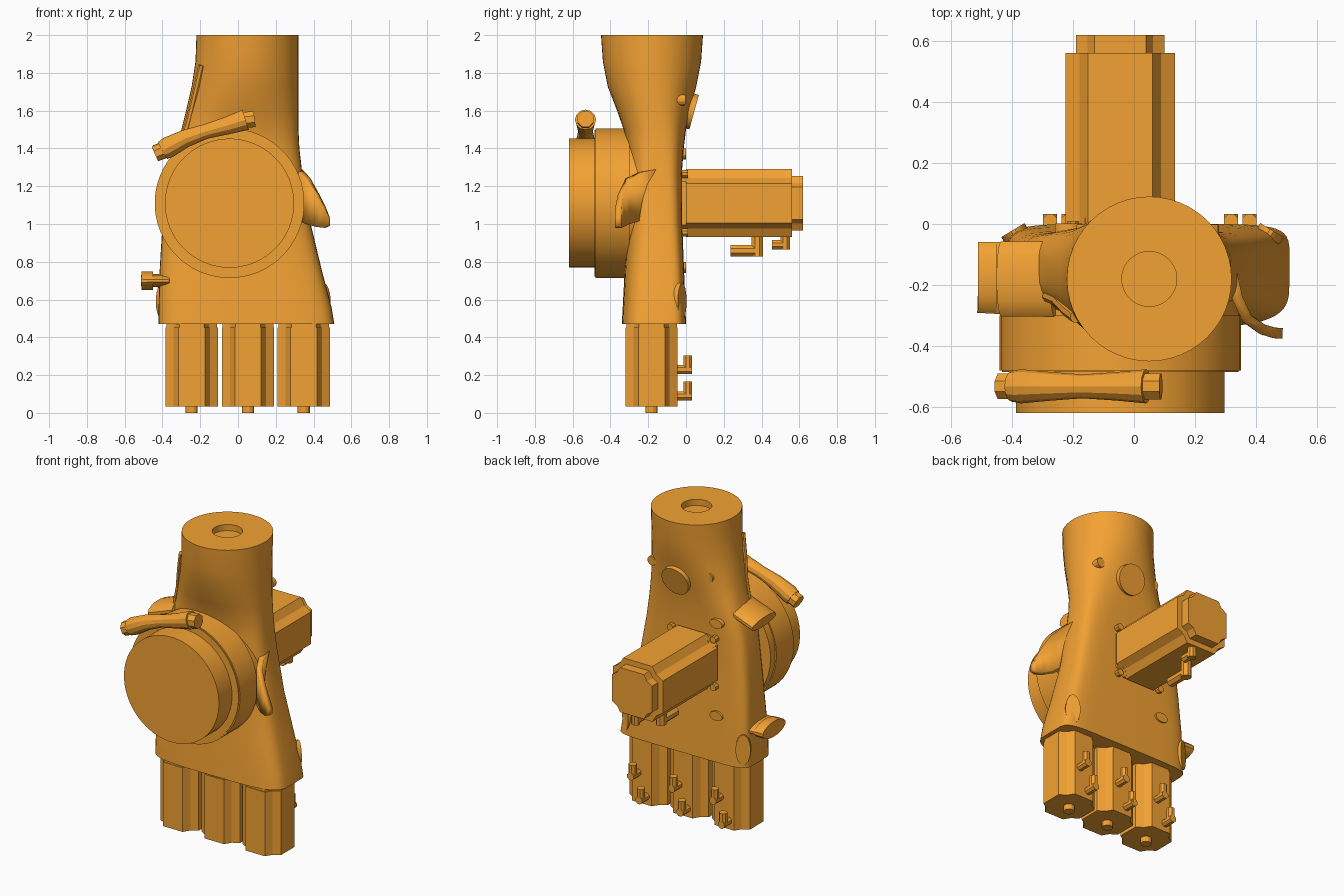
import bpy, bmesh, math
from mathutils import Vector

if "Cube" in bpy.data.objects:
    bpy.data.objects.remove(bpy.data.objects["Cube"])

# One warm orange for everything
orange = bpy.data.materials.new("orange")
orange.diffuse_color = (0.9, 0.36, 0.033, 1)
orange.use_nodes = True
orange.node_tree.nodes["Principled BSDF"].inputs["Base Color"].default_value = orange.diffuse_color


def add_mesh(name, verts, faces, smooth=True):
    bm = bmesh.new()
    vs = [bm.verts.new(v) for v in verts]
    for f in faces:
        bm.faces.new([vs[i] for i in f])
    bmesh.ops.recalc_face_normals(bm, faces=bm.faces)
    me = bpy.data.meshes.new(name)
    bm.to_mesh(me)
    bm.free()
    ob = bpy.data.objects.new(name, me)
    bpy.context.collection.objects.link(ob)
    finish(ob, smooth)
    return ob


def finish(ob, smooth=True):
    bpy.ops.object.select_all(action='DESELECT')
    bpy.context.view_layer.objects.active = ob
    ob.select_set(True)
    if ob.type == 'CURVE':
        bpy.ops.object.convert(target='MESH')
    if smooth:
        bpy.ops.object.shade_smooth_by_angle(angle=math.radians(28))
    ob = bpy.context.view_layer.objects.active
    ob.data.materials.clear()
    ob.data.materials.append(orange)


def loft(name, rings, smooth=True):
    n = len(rings[0])
    verts = [p for r in rings for p in r]
    faces = [(k * n + i, k * n + (i + 1) % n, (k + 1) * n + (i + 1) % n, (k + 1) * n + i)
             for k in range(len(rings) - 1) for i in range(n)]
    faces += [tuple(range(n)), tuple(range(len(verts) - n, len(verts)))]
    return add_mesh(name, verts, faces, smooth)


def cyl(name, p, q, ru, rv, sides=24, taper=1.0):
    """Elliptic cylinder from p to q; rv is the upward half size."""
    p, q = Vector(p), Vector(q)
    rot = (q - p).to_track_quat('Z', 'Y')
    ring = lambda c, s: [c + rot @ Vector((ru * s * math.cos(a), rv * s * math.sin(a), 0))
                         for a in (2 * math.pi * (i + .5) / sides for i in range(sides))]
    return loft(name, [ring(p, 1), ring(q, taper)])


def hook(name, a, b, c, r):
    """L-shaped octagonal hook a-b-c."""
    a, b, c = Vector(a), Vector(b), Vector(c)
    cyl(name + "_foot", a, b + (b - a).normalized() * r * .92, r, r, 8)
    cyl(name + "_tip", b, c, r, r, 8)


def tube(name, pts, r, radii=None, res=2):
    cu = bpy.data.curves.new(name, 'CURVE')
    cu.dimensions = '3D'
    cu.bevel_depth, cu.bevel_resolution, cu.use_fill_caps = r, res, True
    sp = cu.splines.new('POLY')
    sp.points.add(len(pts) - 1)
    for i, p in enumerate(pts):
        sp.points[i].co = (*p, 1)
        sp.points[i].radius = radii[i] if radii else 1
    ob = bpy.data.objects.new(name, cu)
    bpy.context.collection.objects.link(ob)
    finish(ob)


def notched(h, c):
    """Square outline with notched corners."""
    m = c * .62
    out = []
    for k in range(4):
        for x, y in ((h, h - c), (h - m, h - m), (h - c, h)):
            for _ in range(k):
                x, y = -y, x
            out.append((x, y))
    return out


# Main body: lofted from a wide flat base to a round neck (z, x0, x1, y0, y1, front n, back n)
sections = [(.47, -.42, .51, -.34, 0, 4, 7), (.56, -.42, .495, -.335, -.003, 4, 7),
            (.75, -.415, .445, -.325, -.01, 3.6, 7), (1.0, -.40, .385, -.31, -.02, 3.2, 6),
            (1.27, -.37, .34, -.31, -.022, 3, 5), (1.4, -.335, .325, -.315, -.012, 2.7, 4),
            (1.5, -.30, .32, -.33, 0, 2.4, 3.2), (1.6, -.275, .32, -.365, .02, 2.2, 2.6),
            (1.73, -.245, .32, -.415, .055, 2, 2.2), (1.86, -.225, .32, -.44, .08, 2, 2),
            (2.0, -.22, .32, -.45, .09, 2, 2)]


def body_ring(z, x0, x1, y0, y1, nf, nb):
    ring = []
    for i in range(48):
        a = 2 * math.pi * i / 48
        c, s = math.cos(a), math.sin(a)
        n = nb if s > 0 else nf
        f = lambda t: math.copysign(abs(t) ** (2 / n), t)
        ring.append(((x0 + x1) / 2 + (x1 - x0) / 2 * f(c), (y0 + y1) / 2 + (y1 - y0) / 2 * f(s), z))
    return ring


# The neck end closes with a shallow round socket
socket = [[(.05 + .09 * math.cos(2 * math.pi * i / 48), -.18 + .09 * math.sin(2 * math.pi * i / 48), z)
           for i in range(48)] for z in (2.0, 1.96)]
loft("body", [body_ring(*s) for s in sections] + socket)

# Front drum
cx, cz = -.045, 1.11
for name, ya, yb, r in (("drum_back", -.25, -.485, .388), ("drum_rim", -.30, -.48, .396),
                        ("drum_front", -.45, -.62, .342)):
    cyl(name, (cx, ya, cz), (cx, yb, cz), r, r, 56)

# Three motors hanging from the base
for i, x in enumerate((-.245, .053, .348)):
    for name, h, za, zb in (("motor", .138, .035, .452), ("collar", .134, .45, .48)):
        loft(f"finger_{name}_{i}", [[(x + u, -.182 + v, z) for u, v in notched(h, .068)]
                                    for z in (za, zb)], False)
    cyl(f"finger_shaft_{i}", (x, -.182, 0), (x, -.182, .05), .033, .033, 12)
    for j, (dx, z) in enumerate(((.03, .23), (-.03, .09))):
        hook(f"finger_hook_{i}_{j}", (x + dx, -.08, z), (x + dx, .009, z), (x + dx, .009, z + .075), .025)

# Rear motor with end cap, corner screws and cable hooks
for name, h, c, ya, yb in (("rear_motor", .18, .075, 0, .56), ("rear_motor_flange", .165, .05, -.06, .02),
                           ("rear_motor_cap", .145, .06, .55, .62)):
    loft(name, [[(cx + u, y, cz + v) for u, v in notched(h, c)] for y in (ya, yb)], False)
for sx in (-1, 1):
    for sz in (-1, 1):
        p = (cx + sx * .155, -.05, cz + sz * .155)
        cyl("rear_motor_screw", p, (p[0], .01, p[2]), .022, .022, 8)
hook("rear_hook_long", (cx - .04, .377, .96), (cx - .04, .377, .858), (cx - .04, .235, .858), .032)
hook("rear_hook_short", (cx + .04, .525, .96), (cx + .04, .525, .89), (cx + .04, .455, .89), .027)

# Handle lying over the drum
path = [(-.40, 1.388), (-.37, 1.405), (-.28, 1.452), (-.17, 1.49), (-.06, 1.52), (.04, 1.552)]
tube("handle", [(x, -.532, z) for x, z in path], .056, [.9, 1, .85, .7, .83, 1.0], 4)
cyl("handle_end_left", (-.39, -.532, 1.392), (-.44, -.532, 1.37), .045, .045, 8)
cyl("handle_end_right", (.03, -.532, 1.549), (.088, -.532, 1.556), .046, .046, 8)

# Flat stubs on the left side
cyl("stub_lower", (-.36, -.18, .70), (-.51, -.175, .70), .122, .036, 16, .97)
cyl("stub_lower_tip", (-.45, -.175, .70), (-.512, -.175, .70), .118, .05, 16)
cyl("stub_upper", (-.26, -.18, 1.44), (-.435, -.18, 1.375), .125, .045, 16)

# Thin rib along the left of the neck
tube("neck_rib", [(-.19, -.305, 1.84), (-.217, -.285, 1.72), (-.25, -.25, 1.58), (-.285, -.235, 1.45)], .02)

# Curved side fin (x, y, bottom, top), thickened
fin = [(.32, -.16, 1.05, 1.29), (.338, -.24, 1.02, 1.275), (.37, -.31, 1.0, 1.24),
       (.42, -.345, .985, 1.16), (.46, -.357, .98, 1.09), (.487, -.358, .99, 1.03)]
verts = [(x, y, z) for x, y, a, b in fin for z in (a, b)]
side_fin = add_mesh("side_fin", verts, [(2 * i, 2 * i + 2, 2 * i + 3, 2 * i + 1) for i in range(5)])
mod = side_fin.modifiers.new("thickness", 'SOLIDIFY')
mod.thickness, mod.offset = .035, 0

# Raised pads and buttons on the back
cyl("back_disc", (.05, -.03, 1.612), (.05, .043, 1.592), .095, .095, 28)
for x in (-.16, .25):
    cyl("neck_button", (x, -.1, 1.66), (x, -.003, 1.655), .03, .03, 12)
for z in (.77, 1.37):
    cyl("back_button", (-.215, -.06, z), (-.215, .001, z), .045, .03, 16)
for s, x in ((-1, -.385), (1, .44)):
    cyl("corner_pad", (x - s * .03, -.09, .59), (x + s * .012, -.02, .59), .045, .098, 20)
